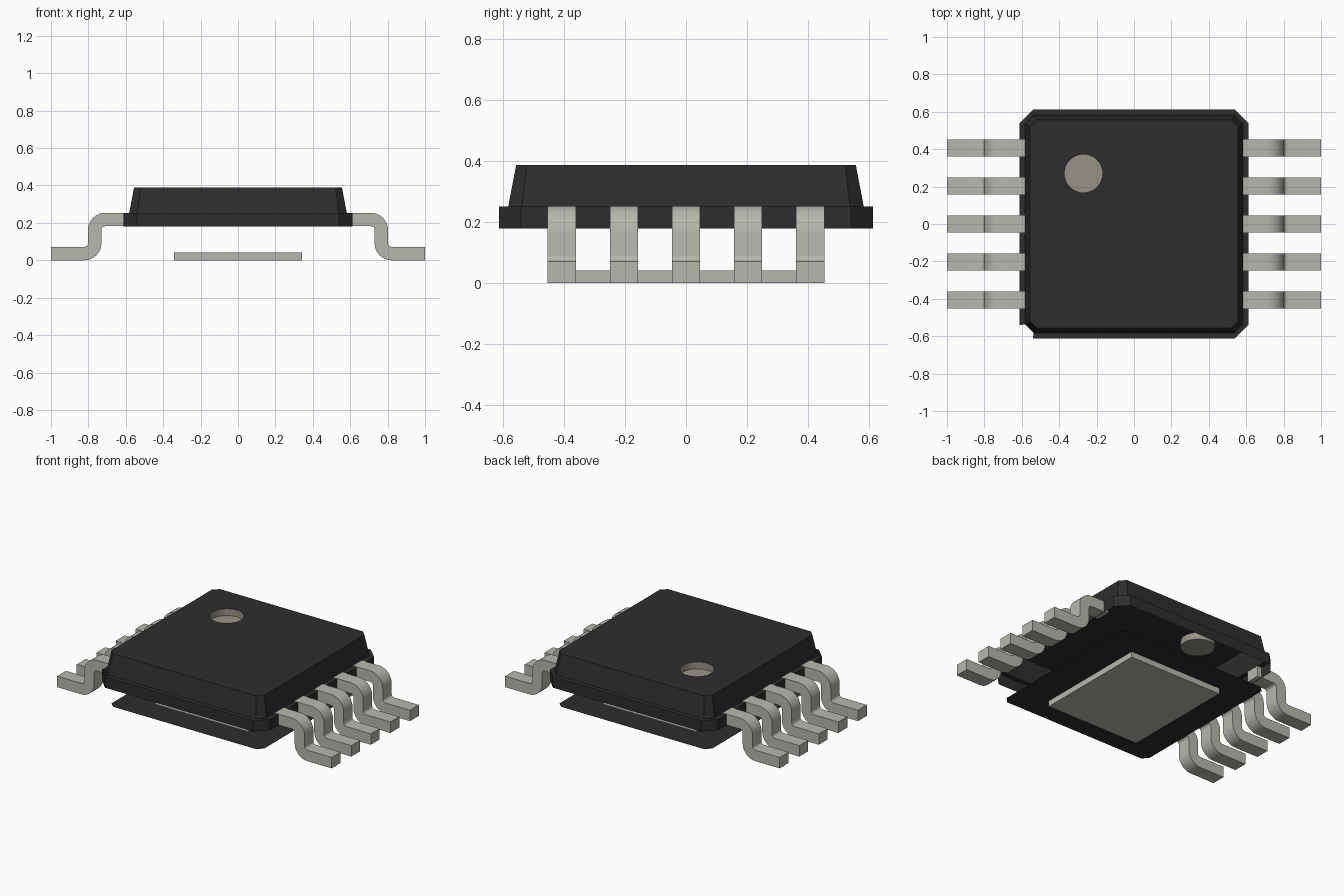
import bpy, bmesh
from math import cos, sin, radians, pi

cube = bpy.data.objects.get("Cube")
if cube:
    bpy.data.objects.remove(cube, do_unlink=True)


def material(name, rgb):
    mat = bpy.data.materials.new(name)
    mat.use_nodes = True
    mat.diffuse_color = (*rgb, 1)
    mat.node_tree.nodes["Principled BSDF"].inputs["Base Color"].default_value = (*rgb, 1)
    return mat


BLACK = material("black plastic", (0.027, 0.027, 0.027))
METAL = material("tinned metal", (0.48, 0.475, 0.42))
TAN = material("marker tan", (0.32, 0.295, 0.24))


def finish(name, bm, mat, smooth=False):
    mesh = bpy.data.meshes.new(name)
    bm.to_mesh(mesh)
    bm.free()
    mesh.materials.append(mat)
    obj = bpy.data.objects.new(name, mesh)
    bpy.context.collection.objects.link(obj)
    if smooth:
        bpy.ops.object.select_all(action="DESELECT")
        obj.select_set(True)
        bpy.context.view_layer.objects.active = obj
        bpy.ops.object.shade_smooth_by_angle(angle=radians(35))
    return obj


def octagon(bm, half, cut, z):
    """Square ring with cut corners, counter-clockwise from the front right."""
    a, b = half, half - cut
    pts = [(a, -b), (a, b), (b, a), (-b, a), (-a, b), (-a, -b), (-b, -a), (b, -a)]
    return [bm.verts.new((x, y, z)) for x, y in pts]


def circle(bm, x, y, z, r, n=32):
    return [bm.verts.new((x + r * cos(2 * pi * i / n), y + r * sin(2 * pi * i / n), z))
            for i in range(n)]


def face_with_hole(bm, outer, inner):
    """Flat face between an outer loop and a hole."""
    edges = []
    for loop in (outer, inner):
        for i, v in enumerate(loop):
            w = loop[(i + 1) % len(loop)]
            edges.append(bm.edges.get((v, w)) or bm.edges.new((v, w)))
    bmesh.ops.triangle_fill(bm, edges=edges, use_beauty=True, normal=(0, 0, 1))


MARK_X, MARK_Y, MARK_R = -0.27, 0.27, 0.102
TOP, LEDGE, RIM, BASE = 0.388, 0.252, 0.18, 0.038

# Open-bottomed shell: rim wall, ledge, tapered sides
bm = bmesh.new()
rings = [octagon(bm, h, c, z) for h, c, z in
         [(0.612, 0.072, RIM), (0.612, 0.072, LEDGE), (0.582, 0.045, LEDGE), (0.556, 0.035, TOP)]]
for level, (low, high) in enumerate(zip(rings, rings[1:])):
    for i in range(8):
        if level == 1 and i == 5:
            continue  # open ledge corner
        j = (i + 1) % 8
        bm.faces.new((low[i], low[j], high[j], high[i]))
face_with_hole(bm, rings[-1], circle(bm, MARK_X, MARK_Y, TOP, MARK_R))
finish("body_shell", bm, BLACK)

# Recessed round marker cup
bm = bmesh.new()
upper = circle(bm, MARK_X, MARK_Y, TOP, MARK_R)
lower = circle(bm, MARK_X, MARK_Y, TOP - 0.045, MARK_R)
for i in range(len(upper)):
    j = (i + 1) % len(upper)
    bm.faces.new((upper[j], upper[i], lower[i], lower[j]))
bm.faces.new(lower)
finish("marker_recess", bm, TAN, smooth=True)

# Thin base sheet around the metal pad
PAD_X, PAD_Y = 0.341, 0.385
bm = bmesh.new()
hole = [bm.verts.new((sx * PAD_X, sy * PAD_Y, BASE))
        for sx, sy in ((1, -1), (1, 1), (-1, 1), (-1, -1))]
face_with_hole(bm, octagon(bm, 0.556, 0.035, BASE), hole)
bmesh.ops.reverse_faces(bm, faces=[f for f in bm.faces if f.normal.z > 0])
finish("base_sheet", bm, BLACK)

# Exposed pad
bm = bmesh.new()
bmesh.ops.create_cube(bm, size=1)
for v in bm.verts:
    v.co = (v.co.x * 2 * PAD_X, v.co.y * 2 * PAD_Y, (v.co.z + 0.5) * 0.042)
finish("exposed_pad", bm, METAL)


def arc(cx, cz, r, start, end, n=8):
    return [(cx + r * cos(radians(start + (end - start) * i / n)),
             cz + r * sin(radians(start + (end - start) * i / n))) for i in range(n + 1)]


# Gull-wing lead section: shoulder, bend, shank, bend, foot
THICK, INNER = 0.072, 0.02
OUTER = THICK + INNER
SHANK = 0.802
profile = ([(0.583, 0.254)]
           + arc(SHANK - OUTER, 0.254 - OUTER, OUTER, 90, 0)
           + arc(SHANK + INNER, OUTER, INNER, 180, 270)
           + [(1.0, THICK), (1.0, 0)]
           + arc(SHANK + INNER, OUTER, OUTER, 270, 180)
           + arc(SHANK - OUTER, 0.254 - OUTER, INNER, 0, 90)
           + [(0.583, 0.182)])

for side, label in ((1, "left"), (-1, "right")):
    for k in range(5):
        bm = bmesh.new()
        y = (k - 2) * 0.2035
        section = bm.faces.new([bm.verts.new((side * x, y - 0.046, z)) for x, z in profile])
        new = bmesh.ops.extrude_face_region(bm, geom=[section])["geom"]
        bmesh.ops.translate(bm, vec=(0, 0.092, 0),
                            verts=[g for g in new if isinstance(g, bmesh.types.BMVert)])
        bmesh.ops.recalc_face_normals(bm, faces=bm.faces)
        finish(f"{label}_lead_{k + 1}", bm, METAL, smooth=True)
